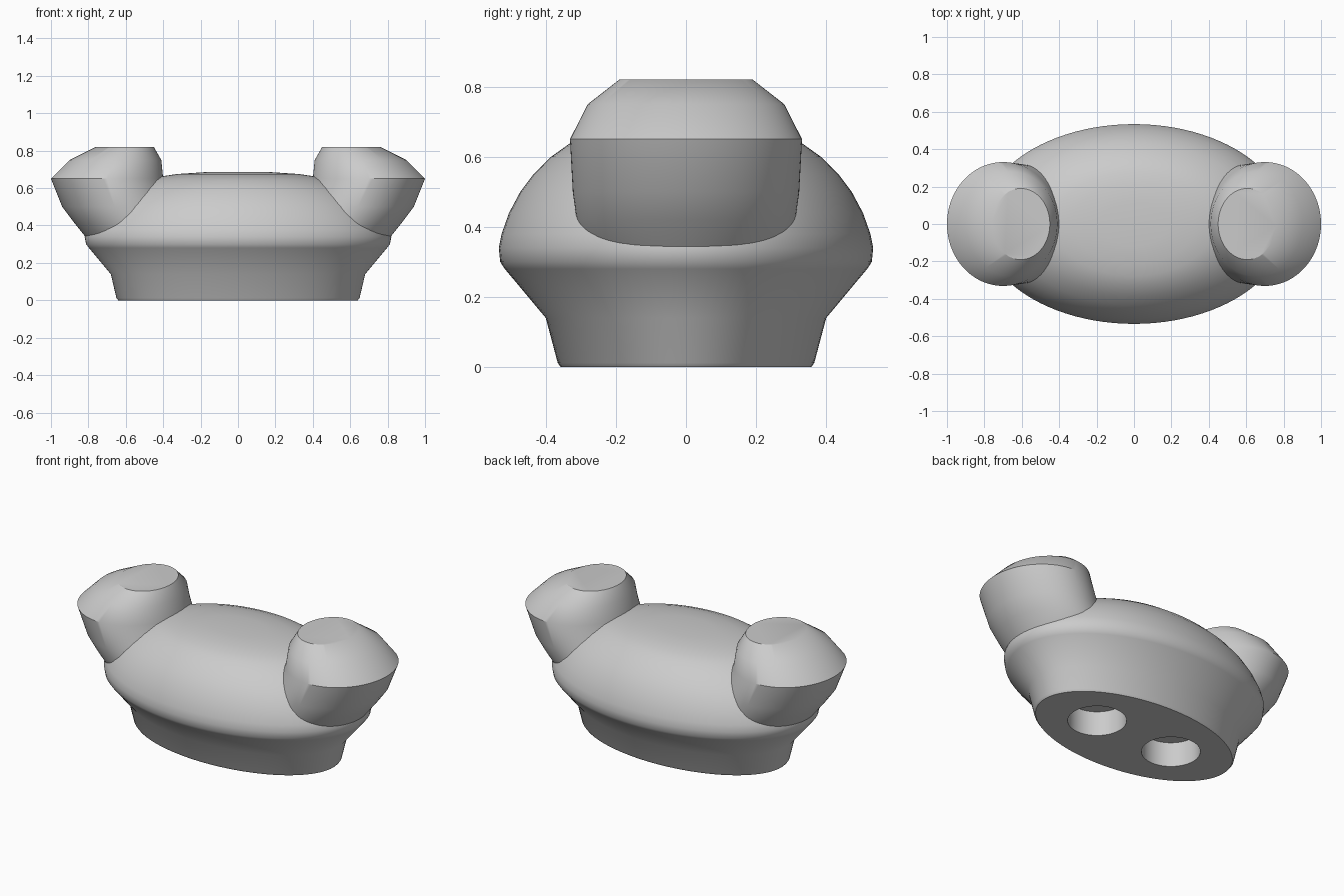
import bpy
import bmesh
from math import cos, sin, tau, radians

SEGMENTS = 96

cube = bpy.data.objects.get("Cube")
if cube:
    bpy.data.objects.remove(cube, do_unlink=True)

grey = bpy.data.materials.new("plain_grey")
grey.use_nodes = True
colour = (0.6, 0.6, 0.6, 1)
grey.diffuse_color = colour
grey.node_tree.nodes["Principled BSDF"].inputs["Base Color"].default_value = colour


def loft(name, sections):
    """Capped loft through ellipses given as (z, centre x, radius x, radius y)."""
    bm = bmesh.new()
    rings = []
    for z, cx, rx, ry in sections:
        angles = [tau * i / SEGMENTS for i in range(SEGMENTS)]
        rings.append([bm.verts.new((cx + rx * cos(a), ry * sin(a), z)) for a in angles])
    for low, high in zip(rings, rings[1:]):
        for i in range(SEGMENTS):
            j = (i + 1) % SEGMENTS
            bm.faces.new((low[i], low[j], high[j], high[i]))
    bm.faces.new(rings[0][::-1])
    bm.faces.new(rings[-1])
    bmesh.ops.recalc_face_normals(bm, faces=bm.faces)
    mesh = bpy.data.meshes.new(name)
    bm.to_mesh(mesh)
    bm.free()
    mesh.materials.append(grey)
    obj = bpy.data.objects.new(name, mesh)
    bpy.context.collection.objects.link(obj)
    return obj


def select_only(obj):
    bpy.ops.object.select_all(action="DESELECT")
    obj.select_set(True)
    bpy.context.view_layer.objects.active = obj


def smooth(obj, degrees):
    select_only(obj)
    bpy.ops.object.shade_smooth_by_angle(angle=radians(degrees))


# Body: tapered foot, flared skirt and rounded dome
foot = [(0, 0, 0.64, 0.358), (0.012, 0, 0.65, 0.366), (0.14, 0, 0.68, 0.4),
        (0.28, 0, 0.797, 0.517), (0.3, 0, 0.812, 0.53)]
dome_profile = [(0.34, 1), (0.38, 0.985), (0.44, 0.945), (0.5, 0.885), (0.55, 0.815),
                (0.6, 0.72), (0.64, 0.615), (0.66, 0.52), (0.675, 0.4), (0.685, 0.22)]
body = loft("body", foot + [(z, 0, 0.82 * f, 0.534 * f) for z, f in dome_profile])

# Two round sockets in the underside
for x in (-0.265, 0.265):
    cutter = loft("socket_cutter", [(-0.1, x, 0.162, 0.162), (0.15, x, 0.162, 0.162)])
    cutter.hide_render = True
    cut = body.modifiers.new("socket", "BOOLEAN")
    cut.operation = "DIFFERENCE"
    cut.solver = "EXACT"
    cut.object = cutter
    select_only(body)
    bpy.ops.object.modifier_apply(modifier=cut.name)
    bpy.data.objects.remove(cutter, do_unlink=True)
smooth(body, 35)

# Arms: leaning stubs with a creased shoulder and a flat tip
arm_sections = [(0.3, 0.5, 0.28, 0.27), (0.345, 0.535, 0.285, 0.295),
                (0.42, 0.585, 0.295, 0.312), (0.5, 0.64, 0.3, 0.323),
                (0.65, 0.7, 0.3, 0.331), (0.75, 0.655, 0.245, 0.28),
                (0.82, 0.605, 0.155, 0.19)]
for side, sign in (("left", 1), ("right", -1)):
    arm = loft(side + "_arm", [(z, sign * cx, rx, ry) for z, cx, rx, ry in arm_sections])
    smooth(arm, 30)
